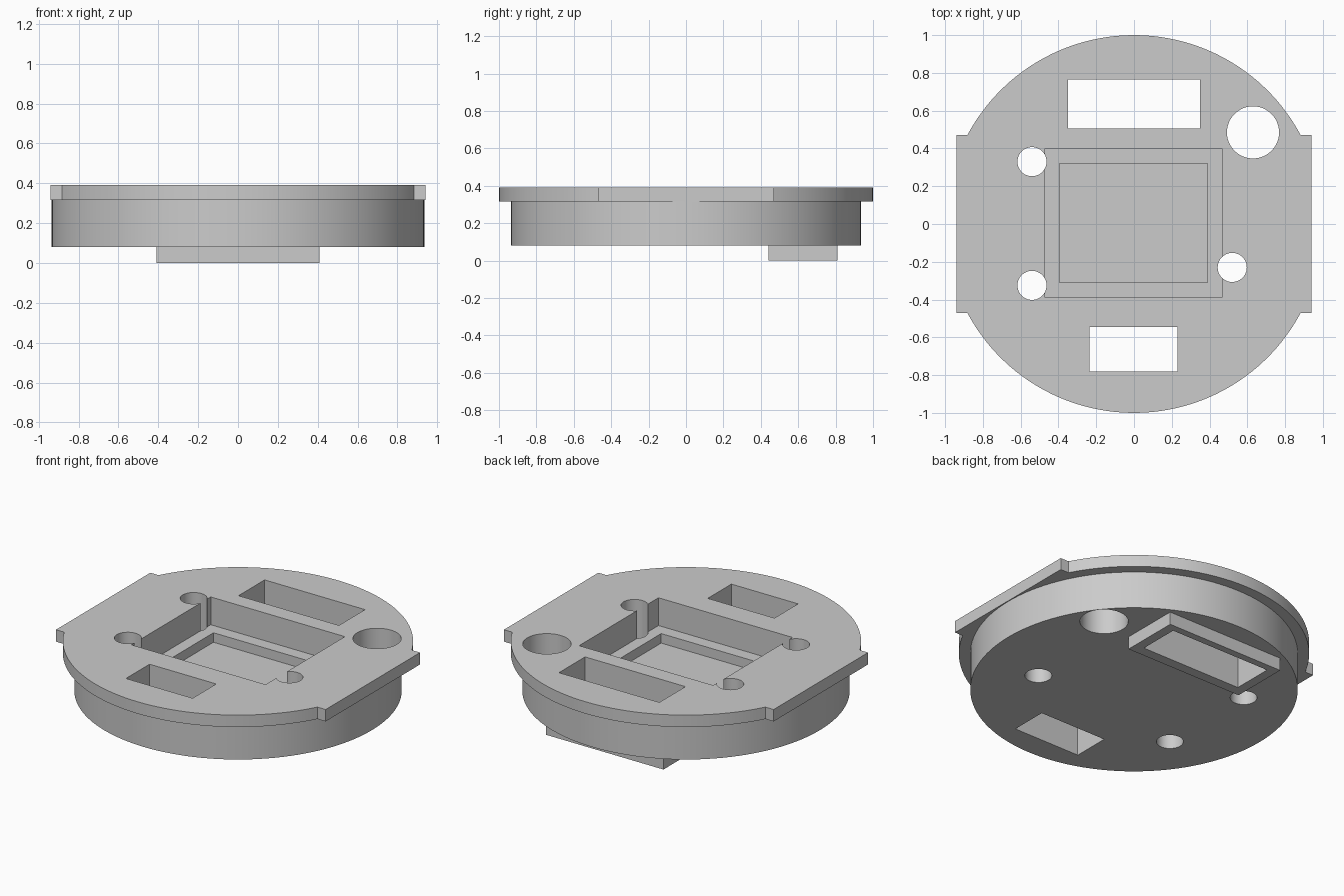
import bpy
import bmesh
from math import sin, cos, pi, asin

cube = bpy.data.objects.get("Cube")
if cube:
    bpy.data.objects.remove(cube, do_unlink=True)

grey = bpy.data.materials.new("plain grey")
grey.use_nodes = True
grey.diffuse_color = (0.6, 0.6, 0.6, 1)
grey.node_tree.nodes["Principled BSDF"].inputs["Base Color"].default_value = (0.6, 0.6, 0.6, 1)


def prism(name, outline, z0, z1):
    """Extrude a counter-clockwise outline from z0 to z1."""
    bm = bmesh.new()
    base = bm.faces.new([bm.verts.new((x, y, z0)) for x, y in outline])
    top = bmesh.ops.extrude_face_region(bm, geom=[base])["geom"]
    verts = [v for v in top if isinstance(v, bmesh.types.BMVert)]
    bmesh.ops.translate(bm, verts=verts, vec=(0, 0, z1 - z0))
    bmesh.ops.recalc_face_normals(bm, faces=bm.faces)
    mesh = bpy.data.meshes.new(name)
    bm.to_mesh(mesh)
    bm.free()
    mesh.materials.append(grey)
    obj = bpy.data.objects.new(name, mesh)
    bpy.context.collection.objects.link(obj)
    return obj


def circle(x, y, r, n):
    return [(x + r * cos(2 * pi * i / n), y + r * sin(2 * pi * i / n)) for i in range(n)]


def rect(x0, x1, y0, y1):
    return [(x0, y0), (x1, y0), (x1, y1), (x0, y1)]


def combine(target, tool, operation):
    """Apply a boolean and remove the tool object."""
    mod = target.modifiers.new(tool.name, "BOOLEAN")
    mod.operation = operation
    mod.solver = "EXACT"
    mod.object = tool
    bpy.context.view_layer.objects.active = target
    bpy.ops.object.modifier_apply(modifier=mod.name)
    bpy.data.objects.remove(tool, do_unlink=True)


TOP, FLANGE, BODY = 0.39, 0.315, 0.08
SIDE_X, SIDE_Y = 0.94, 0.47

# Round flange with a squared tab on each side
start = asin(SIDE_Y)
steps = 48
arc = [(cos(a), sin(a)) for a in (start + (pi - 2 * start) * i / steps for i in range(steps + 1))]
half = [(SIDE_X, SIDE_Y)] + arc + [(-SIDE_X, SIDE_Y)]
plate = prism("mounting_plate", half + [(-x, -y) for x, y in half], FLANGE, TOP)

# Round body and the rectangular collar underneath
combine(plate, prism("body", circle(0, 0, 0.935, 128), BODY, FLANGE + 0.03), "UNION")
combine(plate, prism("collar", rect(-0.41, 0.41, 0.44, 0.81), 0, BODY + 0.04), "UNION")

# Stepped blind pocket
combine(plate, prism("pocket", rect(-0.47, 0.465, -0.39, 0.4), 0.215, 0.6), "DIFFERENCE")
combine(plate, prism("inner_pocket", rect(-0.395, 0.39, -0.31, 0.32), 0.155, 0.6), "DIFFERENCE")

# Through slots
for box in (rect(-0.35, 0.35, 0.505, 0.765), rect(-0.235, 0.23, -0.78, -0.545)):
    combine(plate, prism("slot", box, -0.2, 0.6), "DIFFERENCE")

# Through holes
for x, y, r in ((-0.54, 0.33, 0.077), (-0.54, -0.325, 0.077),
                (0.52, -0.23, 0.077), (0.63, 0.485, 0.138)):
    combine(plate, prism("hole", circle(x, y, r, 48), -0.2, 0.6), "DIFFERENCE")

bpy.ops.object.select_all(action="DESELECT")
plate.select_set(True)
bpy.context.view_layer.objects.active = plate
bpy.ops.object.shade_smooth_by_angle(angle=pi / 6)
